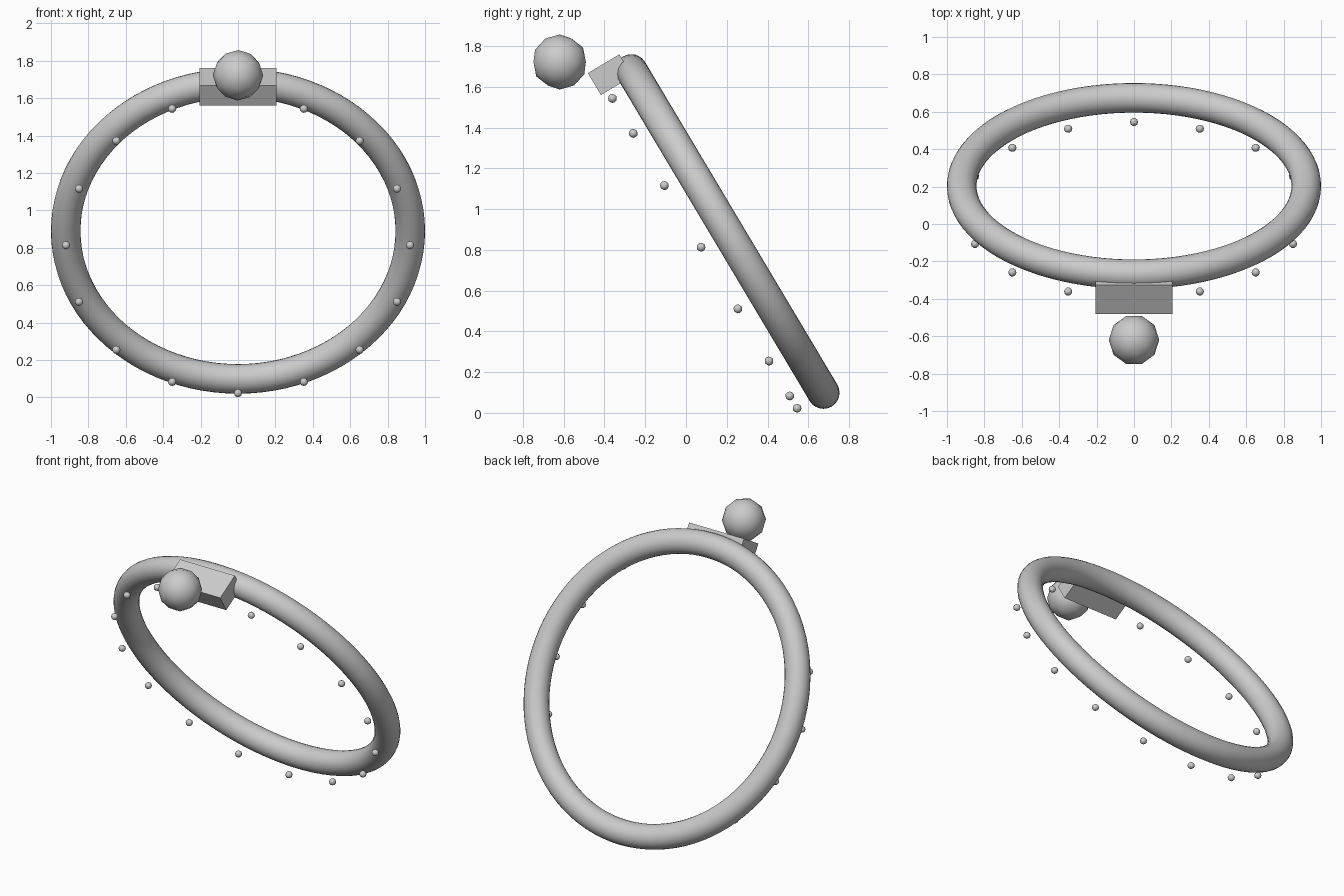
import bpy
from math import radians, sin, cos, pi
from mathutils import Matrix, Vector

if "Cube" in bpy.data.objects:
    bpy.data.objects.remove(bpy.data.objects["Cube"])

TILT = radians(120.8)
CENTER = Vector((0, 0.203, 0.89))
MAJOR, MINOR = 0.921, 0.079
# Frame of the leaning ring: local y runs up the ring, local z faces forward
FRAME = Matrix.Translation(CENTER) @ Matrix.Rotation(TILT, 4, 'X')


def finish(name, smooth=True):
    ob = bpy.context.object
    ob.name = name
    if smooth:
        bpy.ops.object.shade_smooth()
    return ob


# Leaning ring
bpy.ops.mesh.primitive_torus_add(major_radius=MAJOR, minor_radius=MINOR,
                                 major_segments=96, minor_segments=24,
                                 location=CENTER, rotation=(TILT, 0, 0))
finish("ring")

# Clasp block at the top of the ring
bpy.ops.mesh.primitive_cube_add(size=1, location=FRAME @ Vector((0, 0.956, 0.10)),
                                rotation=(TILT, 0, 0))
block = finish("top_block", smooth=False)
block.scale = (0.41, 0.125, 0.18)

# Faceted ball floating in front of the block
bpy.ops.mesh.primitive_ico_sphere_add(subdivisions=2, radius=0.135,
                                      location=(0, -0.62, 1.722),
                                      rotation=(radians(-1), 0, radians(-90)))
finish("front_ball")

# Circle of small studs in front of the ring, leaving a gap at the block
for i in range(1, 16):
    a = 2 * pi * i / 16
    pos = FRAME @ Vector((0.92 * sin(a), 0.92 * cos(a), 0.15))
    bpy.ops.mesh.primitive_ico_sphere_add(subdivisions=2, radius=0.022, location=pos,
                                          rotation=(0, 0, radians(-90)))
    finish(f"stud_{i:02d}")
